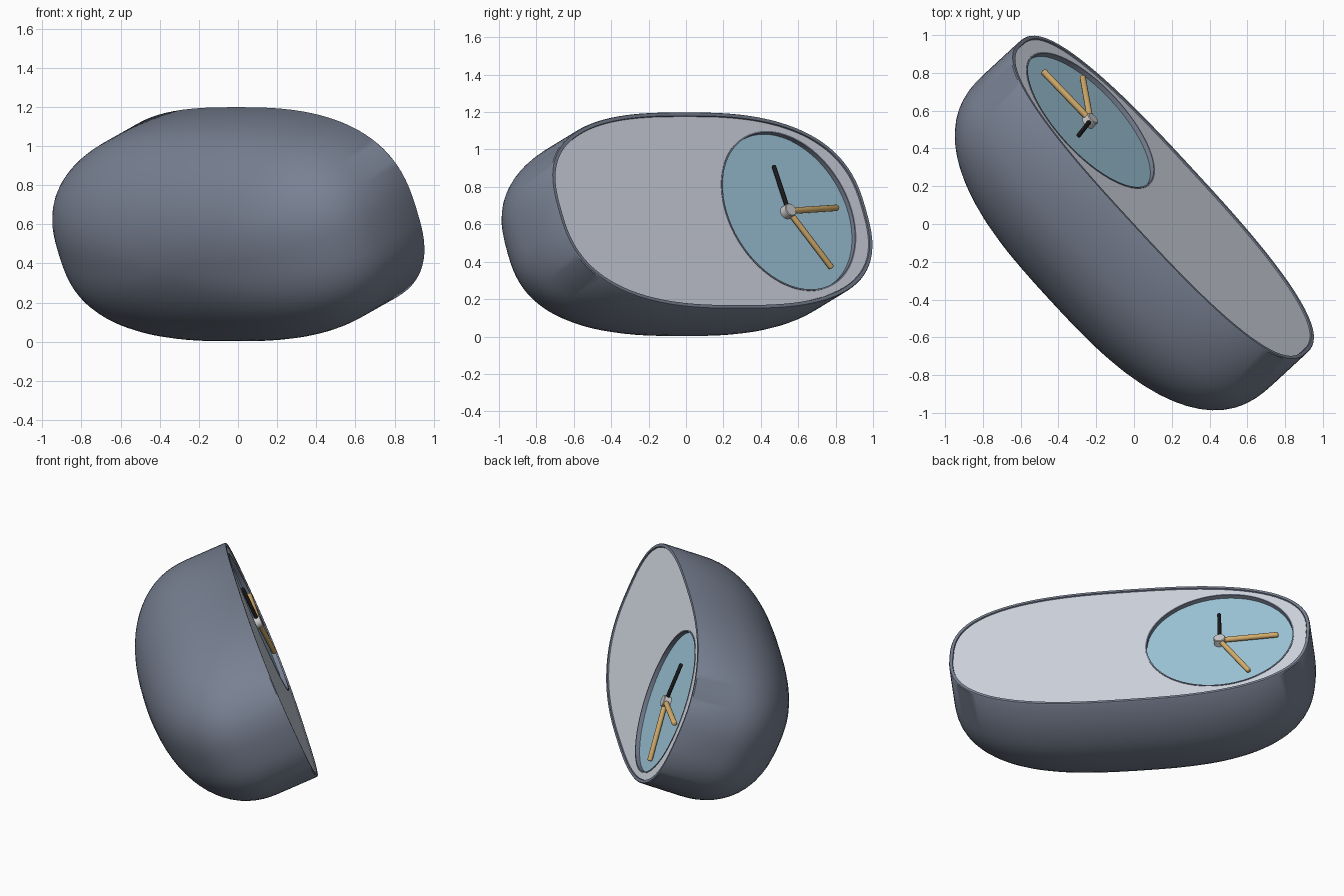
import bpy, bmesh
from math import sin, cos, pi, radians, copysign
from mathutils import Matrix, Vector

if "Cube" in bpy.data.objects:
    bpy.data.objects.remove(bpy.data.objects["Cube"])

# Face frame: local x = long axis, local y = up the face, local z = out of the face
A, T = radians(42.7), radians(22.5)
L = Vector((-sin(A), cos(A), 0))
N = Vector((cos(T) * cos(A), cos(T) * sin(A), sin(T)))
U = N.cross(L)
FRAME = Matrix((L, U, N)).transposed().to_4x4()
FRAME.translation = Vector((0.155, 0.142, 0.674))

HALF_L, HALF_H = 1.122, 0.57     # half sizes of the oval face
DIAL_X, DIAL_R = 0.56, 0.46      # dial position and radius
SEG = 96


def material(name, rgb):
    m = bpy.data.materials.new(name)
    m.diffuse_color = (*rgb, 1)
    m.use_nodes = True
    m.node_tree.nodes["Principled BSDF"].inputs["Base Color"].default_value = m.diffuse_color
    return m


SLATE = material("slate", (0.19, 0.22, 0.29))
PANEL = material("pale_grey", (0.67, 0.71, 0.79))
BLUE = material("pale_blue", (0.36, 0.60, 0.74))
TAN = material("tan", (0.66, 0.42, 0.15))
BLACK = material("black", (0.01, 0.01, 0.01))


def finish(name, bm, mat=None, angle=35):
    bmesh.ops.recalc_face_normals(bm, faces=bm.faces)
    me = bpy.data.meshes.new(name)
    bm.to_mesh(me)
    bm.free()
    ob = bpy.data.objects.new(name, me)
    bpy.context.collection.objects.link(ob)
    ob.matrix_world = FRAME
    if mat:
        me.materials.append(mat)
    bpy.ops.object.select_all(action='DESELECT')
    ob.select_set(True)
    bpy.context.view_layer.objects.active = ob
    bpy.ops.object.shade_smooth_by_angle(angle=radians(angle))
    return ob


def oval(a, b, z, p=2.7):
    pts = []
    for i in range(SEG):
        c, s = cos(2 * pi * i / SEG), sin(2 * pi * i / SEG)
        pts.append(Vector((copysign(a * abs(c) ** (2 / p), c),
                           copysign(b * abs(s) ** (2 / p), s), z)))
    return pts


def circle(r, z, cx=DIAL_X, n=64):
    return [Vector((cx + r * cos(2 * pi * i / n), r * sin(2 * pi * i / n), z)) for i in range(n)]


def loft(rings, cap_start=False, cap_end=False):
    bm = bmesh.new()
    loops = [[bm.verts.new(p) for p in ring] for ring in rings]
    for r0, r1 in zip(loops, loops[1:]):
        for i in range(len(r0)):
            j = (i + 1) % len(r0)
            bm.faces.new((r0[i], r0[j], r1[j], r1[i]))
    if cap_start:
        bm.faces.new(loops[0])
    if cap_end:
        bm.faces.new(loops[-1])
    return bm


# Body shell: thin lip, short straight sides, rounded back (fuller along the length)
STRAIGHT, DOME = 0.27, 0.56
rings = [oval(HALF_L - 0.025, HALF_H - 0.025, -0.03),
         oval(HALF_L - 0.022, HALF_H - 0.022, 0),
         oval(HALF_L - 0.004, HALF_H - 0.004, 0),
         oval(HALF_L, HALF_H, -0.006)]
for k in range(19):
    t = sin(pi / 2 * k / 18.3)
    rings.append(oval(HALF_L * (1 - t ** 2.4) ** (1 / 2.4), HALF_H * (1 - t * t) ** 0.5,
                      -STRAIGHT - DOME * t))
finish("body_shell", loft(rings, cap_end=True), SLATE)

# Front panel with a round hole
outer = oval(HALF_L - 0.024, HALF_H - 0.024, -0.008)
centre = Vector((DIAL_X, 0, -0.008))
hole = [centre + (p - centre).normalized() * DIAL_R for p in outer]
finish("front_panel", loft([outer, hole]), PANEL)

# Dial recess wall and dial plate
finish("dial_ring", loft([circle(DIAL_R + 0.003, -0.012), circle(DIAL_R + 0.003, -0.005),
                          circle(DIAL_R - 0.006, -0.005), circle(DIAL_R - 0.006, -0.034)]), SLATE)
finish("dial", loft([circle(DIAL_R - 0.004, -0.032)], cap_start=True), BLUE)

# Hub
finish("hub", loft([circle(0.037, -0.032, n=24), circle(0.037, 0.01, n=24),
                    circle(0.033, 0.014, n=24)], cap_end=True))


# Hands: slim rods with softened tips
def hand(name, angle, length, r, mat):
    profile = [(0, r), (length - r * 0.5, r), (length - r * 0.15, r * 0.85), (length, r * 0.45)]
    d = Vector((cos(radians(angle)), sin(radians(angle)), 0))
    side = Vector((-d.y, d.x, 0))
    rings = [[Vector((DIAL_X, 0, -0.008)) + d * t + side * (q * cos(2 * pi * i / 16))
              + Vector((0, 0, q * sin(2 * pi * i / 16))) for i in range(16)] for t, q in profile]
    finish(name, loft(rings, True, True), mat, 50)


hand("hour_hand", 3, 0.365, 0.017, TAN)
hand("minute_hand", -59, 0.385, 0.016, TAN)
hand("alarm_hand", 93.5, 0.265, 0.012, BLACK)
